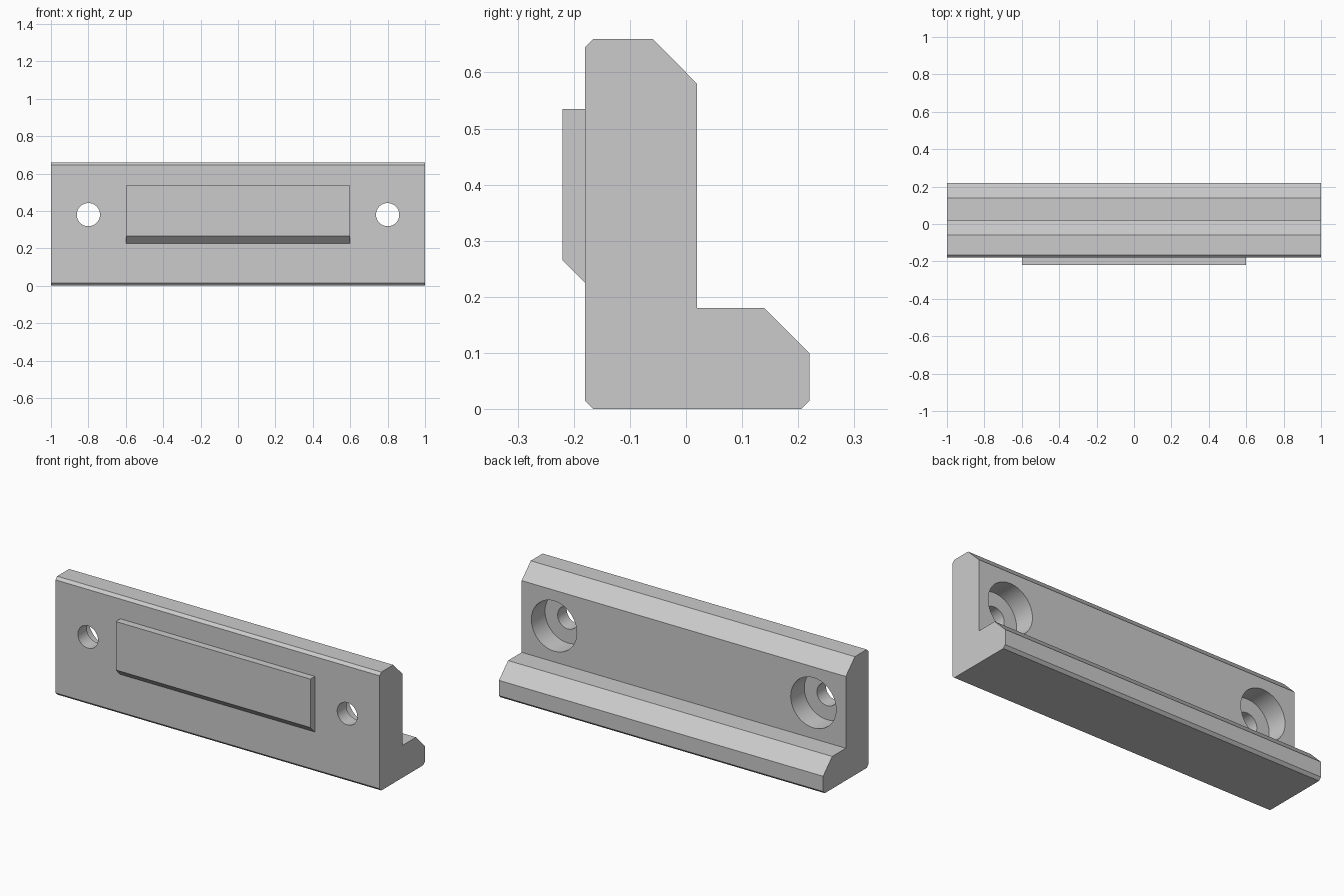
import bpy, math

cube = bpy.data.objects.get("Cube")
if cube:
    bpy.data.objects.remove(cube, do_unlink=True)

grey = bpy.data.materials.new("plain grey")
grey.use_nodes = True
colour = (0.6, 0.6, 0.6, 1)
grey.diffuse_color = colour
grey.node_tree.nodes["Principled BSDF"].inputs["Base Color"].default_value = colour


def extrude_profile(name, profile, half):
    """Sweep a (y, z) outline along x from -half to half."""
    n = len(profile)
    verts = [(x, y, z) for x in (-half, half) for y, z in profile]
    faces = [list(range(n))[::-1], list(range(n, 2 * n))]
    faces += [(i, (i + 1) % n, (i + 1) % n + n, i + n) for i in range(n)]
    mesh = bpy.data.meshes.new(name)
    mesh.from_pydata(verts, [], faces)
    mesh.materials.append(grey)
    obj = bpy.data.objects.new(name, mesh)
    bpy.context.collection.objects.link(obj)
    return obj


def activate(obj):
    bpy.ops.object.select_all(action="DESELECT")
    obj.select_set(True)
    bpy.context.view_layer.objects.active = obj


def drill(obj, x, z, radius, y0, y1):
    """Cut a round hole along y from y0 to y1."""
    bpy.ops.mesh.primitive_cylinder_add(
        vertices=64, radius=radius, depth=y1 - y0,
        location=(x, (y0 + y1) / 2, z), rotation=(math.pi / 2, 0, 0))
    cutter = bpy.context.object
    cutter.name = "hole_cutter"
    cutter.hide_render = True
    cutter.data.materials.append(grey)
    activate(obj)
    mod = obj.modifiers.new("hole", "BOOLEAN")
    mod.object = cutter
    mod.operation = "DIFFERENCE"
    mod.solver = "EXACT"
    bpy.ops.object.modifier_apply(modifier=mod.name)
    bpy.data.objects.remove(cutter, do_unlink=True)


# L-shaped bracket with chamfered edges
bracket = extrude_profile("bracket", [
    (-0.165, 0), (0.205, 0), (0.22, 0.015), (0.22, 0.1), (0.14, 0.18),
    (0.02, 0.18), (0.02, 0.58), (-0.06, 0.66), (-0.165, 0.66),
    (-0.18, 0.645), (-0.18, 0.015)], 1)

# Screw holes, counterbored from the back
for side in (-1, 1):
    drill(bracket, side * 0.8, 0.38, 0.14, -0.1, 0.1)
    drill(bracket, side * 0.8, 0.38, 0.062, -0.3, 0.0)

# Raised front plate with a sloped lower edge
plate = extrude_profile("front_plate", [
    (-0.18, 0.225), (-0.18, 0.535), (-0.22, 0.535), (-0.22, 0.265)], 0.6)
plate.data.flip_normals() if plate.data.polygons[0].normal.x > 0 else None

# Smooth hole walls, sharp edges elsewhere
for obj in (bracket, plate):
    activate(obj)
    bpy.ops.object.shade_smooth_by_angle(angle=math.radians(25))
